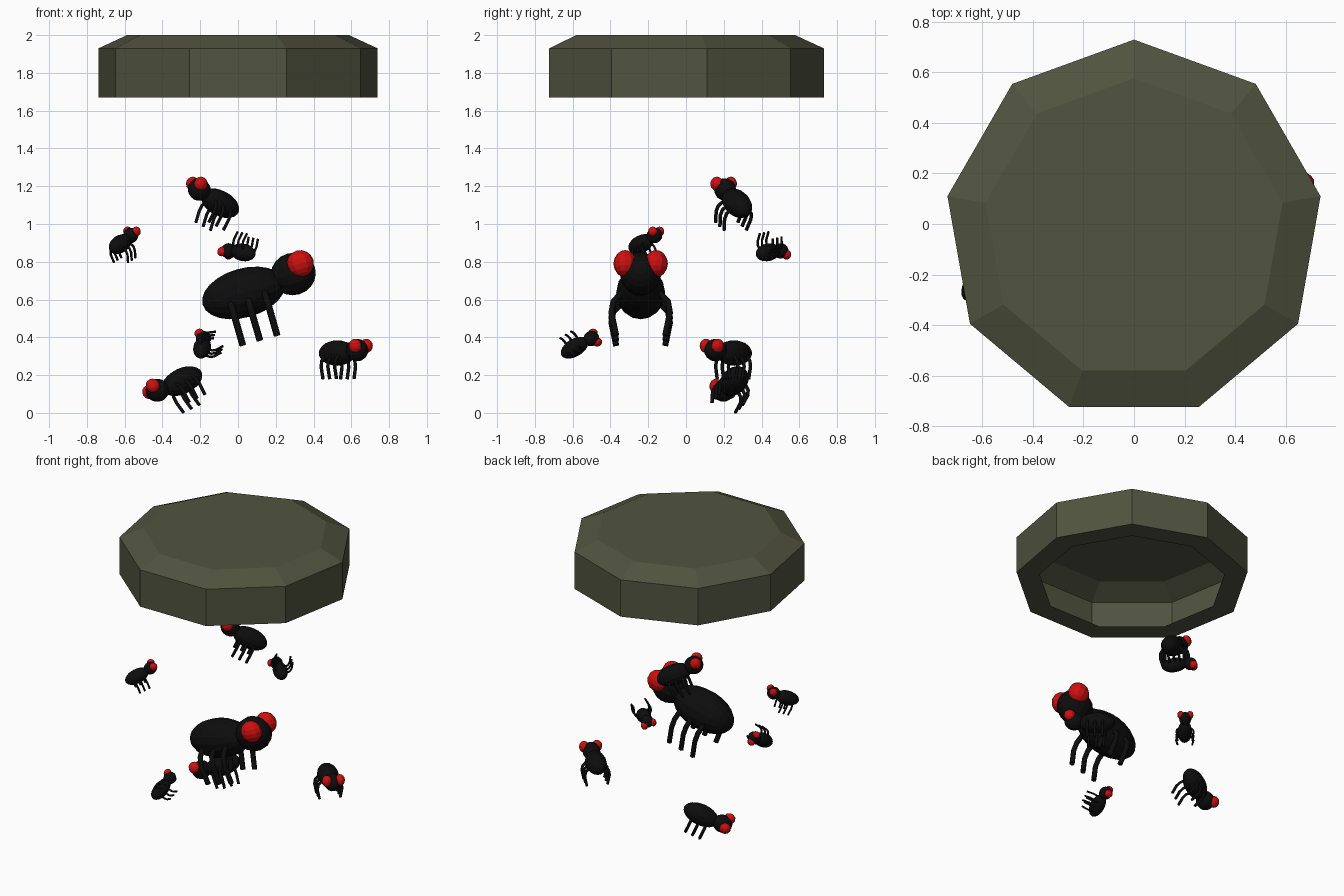
import bpy, bmesh, math
from mathutils import Matrix, Vector

if "Cube" in bpy.data.objects:
    bpy.data.objects.remove(bpy.data.objects["Cube"])


def material(name, rgb):
    m = bpy.data.materials.new(name)
    m.use_nodes = True
    col = (*rgb, 1)
    m.diffuse_color = col
    m.node_tree.nodes["Principled BSDF"].inputs["Base Color"].default_value = col
    return m


olive = material("dark olive", (0.082, 0.087, 0.05))
black = material("black", (0.004, 0.004, 0.004))
red = material("red", (0.62, 0.005, 0.005))


def place(name, data, matrix):
    ob = bpy.data.objects.new(name, data)
    bpy.context.collection.objects.link(ob)
    ob.matrix_world = matrix
    return ob


# Nine-sided hollow lid: a bottom flange, the wall, a chamfer and the top
def lid_mesh(sides=9):
    bm = bmesh.new()
    rings = []
    for radius, z in [(0.6, 1.67), (0.75, 1.67), (0.75, 1.93), (0.597, 2.0)]:
        ring = []
        for i in range(sides):
            a = math.pi / 2 + math.tau * i / sides
            ring.append(bm.verts.new((radius * math.cos(a), radius * math.sin(a), z)))
        rings.append(ring)
    for low, high in zip(rings, rings[1:]):
        for i in range(sides):
            j = (i + 1) % sides
            bm.faces.new((low[i], low[j], high[j], high[i]))
    bm.faces.new(rings[-1])
    bmesh.ops.recalc_face_normals(bm, faces=bm.faces)
    me = bpy.data.meshes.new("lid")
    bm.to_mesh(me)
    bm.free()
    me.materials.append(olive)
    return me


place("lid", lid_mesh(), Matrix.Translation((0, -0.02, 0)))


# Shared fly parts, nose along +x and back along +z
def ellipsoid(name, size, mat, segments, rings, turn=None):
    bm = bmesh.new()
    bmesh.ops.create_uvsphere(bm, u_segments=segments, v_segments=rings, radius=1)
    if turn:
        bm.transform(turn)
    bm.transform(Matrix.Diagonal((*size, 1)))
    me = bpy.data.meshes.new(name)
    bm.to_mesh(me)
    bm.free()
    me.materials.append(mat)
    return me


def leg_curve(name, side):
    cu = bpy.data.curves.new(name, "CURVE")
    cu.dimensions = "3D"
    cu.bevel_depth = 0.018
    cu.bevel_resolution = 1
    cu.use_fill_caps = True
    path = [(0.09, -0.02), (0.145, -0.08), (0.155, -0.14), (0.13, -0.265)]
    sp = cu.splines.new("POLY")
    sp.points.add(len(path) - 1)
    for p, (y, z) in zip(sp.points, path):
        p.co = (0, side * y, z, 1)
    cu.materials.append(black)
    return cu


along = Matrix.Rotation(math.pi / 2, 4, "Y")
body = ellipsoid("fly_body", (0.226, 0.13, 0.13), black, 16, 12, along)
head = ellipsoid("fly_head", (0.12, 0.11, 0.115), black, 14, 10, along)
eye = ellipsoid("fly_eye", (0.072, 0.062, 0.072), red, 12, 8)
legs = {"left": leg_curve("left_leg", 1), "right": leg_curve("right_leg", -1)}


def fly(name, loc, forward, up, scale):
    f = Vector(forward).normalized()
    left = Vector(up).cross(f).normalized()
    u = f.cross(left)
    rot = Matrix((f, left, u)).transposed().to_4x4()
    frame = Matrix.Translation(loc) @ rot @ Matrix.Scale(scale, 4)
    place(name + "_body", body, frame)
    place(name + "_head", head, frame @ Matrix.Translation((0.28, 0, 0.024)))
    for side, sign in (("left", 1), ("right", -1)):
        place(f"{name}_{side}_eye", eye,
              frame @ Matrix.Translation((0.331, sign * 0.082, 0.066)))
        for part, x in (("back", -0.081), ("middle", 0.013), ("front", 0.108)):
            place(f"{name}_{part}_{side}_leg", legs[side],
                  frame @ Matrix.Translation((x, 0, 0)))


# The swarm: place, nose direction, back direction, size
UP = (0, 0, 1)
fly("big_fly", (0.03, -0.24, 0.635), (0.961, 0, 0.276), UP, 1)
fly("upper_fly", (-0.095, 0.27, 1.11), (-0.79, -0.456, 0.42), UP, 0.52)
fly("side_fly", (-0.624, -0.238, 0.894), (0.57, 0.73, 0.37), UP, 0.36)
fly("upturned_fly", (0.026, 0.434, 0.85), (-0.70, 0.66, 0.15), (-0.4, 0, -0.85), 0.36)
fly("tilted_fly", (-0.19, -0.59, 0.345), (0.15, 0.84, 0.5), (-0.75, 0.35, -0.2), 0.36)
fly("level_fly", (0.525, 0.255, 0.317), (0.73, -0.69, 0.02), UP, 0.52)
fly("lowest_fly", (-0.296, 0.254, 0.168), (-0.84, -0.38, -0.4), (-0.49, 0.23, 0.81), 0.53)
